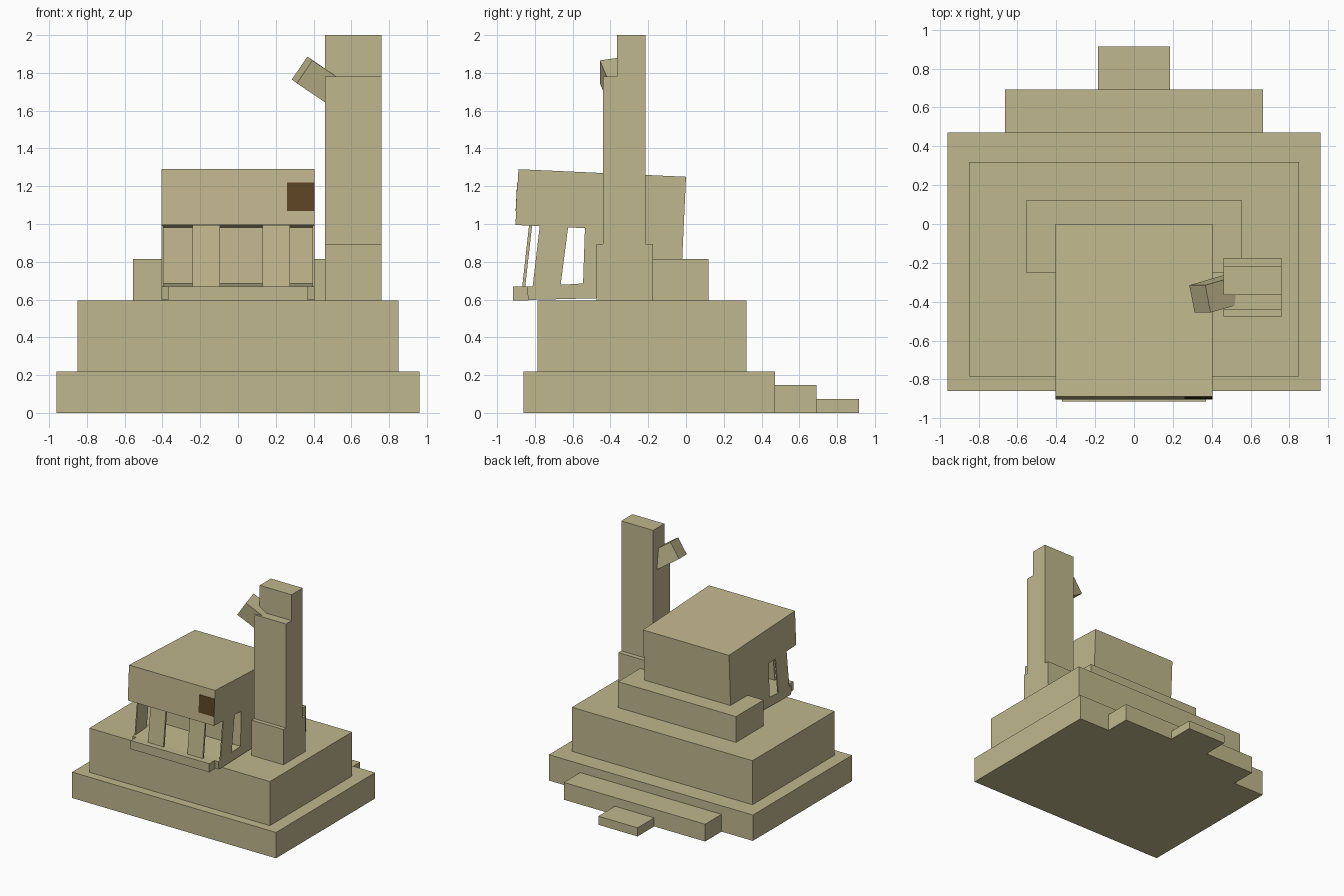
import bpy, bmesh
from mathutils import Vector

cube = bpy.data.objects.get("Cube")
if cube:
    bpy.data.objects.remove(cube, do_unlink=True)


def material(name, rgb):
    m = bpy.data.materials.new(name)
    m.use_nodes = True
    m.diffuse_color = (*rgb, 1)
    m.node_tree.nodes["Principled BSDF"].inputs["Base Color"].default_value = (*rgb, 1)
    return m


SAND = material("sandstone", (0.53, 0.475, 0.27))
BROWN = material("dark_brown", (0.107, 0.058, 0.016))


def extrude(name, ring, offset, mat=SAND):
    """Solid made by sweeping a flat ring of points along an offset."""
    bm = bmesh.new()
    face = bm.faces.new([bm.verts.new(p) for p in ring])
    out = bmesh.ops.extrude_face_region(bm, geom=[face])
    moved = [v for v in out["geom"] if isinstance(v, bmesh.types.BMVert)]
    bmesh.ops.translate(bm, verts=moved, vec=Vector(offset))
    bmesh.ops.recalc_face_normals(bm, faces=bm.faces)
    mesh = bpy.data.meshes.new(name)
    bm.to_mesh(mesh)
    bm.free()
    mesh.materials.append(mat)
    obj = bpy.data.objects.new(name, mesh)
    bpy.context.collection.objects.link(obj)
    return obj


def prism(name, profile, x0, x1, mat=SAND):
    """Side profile (y, z) swept from x0 to x1."""
    return extrude(name, [(x0, y, z) for y, z in profile], (x1 - x0, 0, 0), mat)


def block(name, x0, x1, y0, y1, z0, z1):
    return prism(name, [(y0, z0), (y1, z0), (y1, z1), (y0, z1)], x0, x1)


# Stepped platform and rear steps
block("base_tier", -0.96, 0.96, -0.86, 0.472, 0, 0.22)
block("middle_tier", -0.85, 0.85, -0.785, 0.32, 0.22, 0.595)
block("upper_tier", -0.555, 0.555, -0.25, 0.12, 0.595, 0.815)
block("wide_rear_step", -0.665, 0.665, 0.472, 0.692, 0, 0.147)
block("small_rear_step", -0.185, 0.185, 0.692, 0.915, 0, 0.073)

# Leaning house with a recessed porch: roof, rear body and floor in one profile
W = 0.405
prism("house", [(-0.903, 0.995), (-0.887, 1.29), (0, 1.25), (-0.02, 0.815),
                (-0.03, 0.618), (-0.835, 0.598), (-0.843, 0.668),
                (-0.545, 0.685), (-0.535, 0.978)], -W, W)
block("porch_step", -0.37, 0.37, -0.915, -0.835, 0.595, 0.668)

# Thin front pillars
for side, x in (("right", -0.24), ("left", 0.13)):
    prism(side + "_front_pillar", [(-0.868, 0.66), (-0.852, 0.66),
                                   (-0.814, 1.0), (-0.83, 1.0)], x, x + 0.145)

# Thin slanted piers on both porch sides
for side, x in (("right", -W), ("left", W - 0.01)):
    prism(side + "_side_pier", [(-0.813, 0.66), (-0.666, 0.66),
                                (-0.622, 1.0), (-0.773, 1.0)], x, x + 0.01)

# Dark square on the front of the roof
prism("window_plate", [(-0.902, 1.07), (-0.894, 1.22), (-0.888, 1.22), (-0.896, 1.07)],
      0.26, W, BROWN)

# Chimney tower with a notched top
block("tower_foot", 0.46, 0.76, -0.475, -0.175, 0.595, 0.895)
prism("tower_shaft", [(-0.44, 0.895), (-0.44, 1.78), (-0.365, 1.78),
                      (-0.365, 2.0), (-0.215, 2.0), (-0.215, 0.895)], 0.46, 0.76)

# Tilted arm reaching out of the tower
corner = Vector((0.285, -0.315, 1.765))
up = Vector((0.082, 0, 0.121))
front = Vector((0.027, -0.141, -0.02))
axis = up.cross(front).normalized() * 0.28
extrude("tower_arm", [corner, corner + up, corner + up + front, corner + front], axis)
